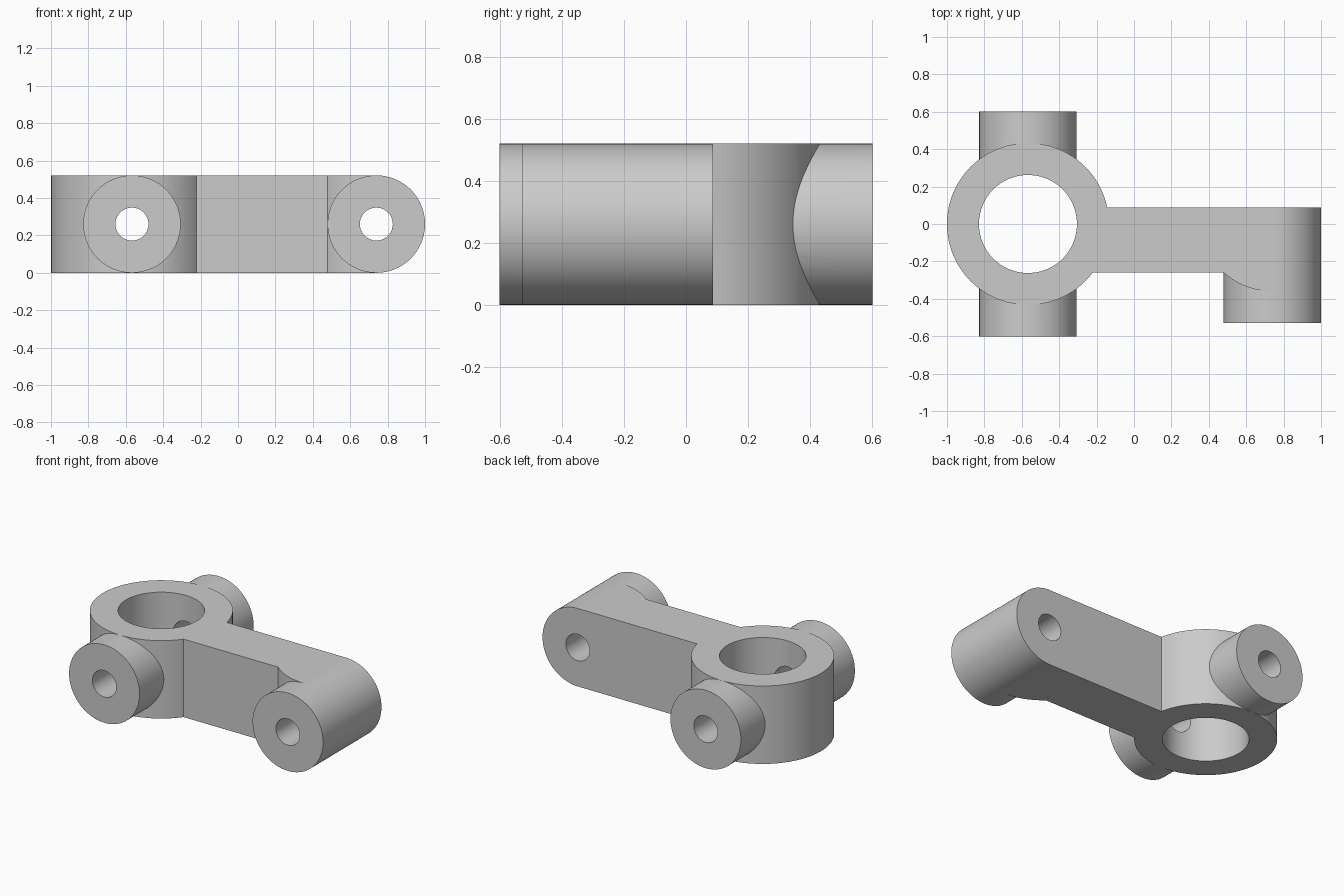
import bpy
import bmesh
from math import pi, sin, cos, asin, radians
from mathutils import Matrix, Vector

cube = bpy.data.objects.get("Cube")
if cube:
    bpy.data.objects.remove(cube, do_unlink=True)

H = 0.521            # thickness of the whole link
R = H / 2            # radius of the round bosses
RING_X, BOSS_X = -0.567, 1 - R
ARM_BACK, ARM_FRONT = 0.087, -0.26
SEGMENTS = 96

grey = bpy.data.materials.new("plain grey")
grey.use_nodes = True
colour = (0.6, 0.6, 0.6, 1)
grey.diffuse_color = colour
grey.node_tree.nodes["Principled BSDF"].inputs["Base Color"].default_value = colour


def finish(bm, name):
    bmesh.ops.recalc_face_normals(bm, faces=bm.faces)
    mesh = bpy.data.meshes.new(name)
    bm.to_mesh(mesh)
    bm.free()
    mesh.materials.append(grey)
    obj = bpy.data.objects.new(name, mesh)
    bpy.context.collection.objects.link(obj)
    return obj


def cylinder(name, radius, start, end):
    start, end = Vector(start), Vector(end)
    axis = end - start
    turn = Matrix.Rotation(pi / 2, 4, "X") if abs(axis.y) > 0 else Matrix()
    bm = bmesh.new()
    bmesh.ops.create_cone(bm, cap_ends=True, segments=SEGMENTS, radius1=radius,
                          radius2=radius, depth=axis.length,
                          matrix=Matrix.Translation((start + end) / 2) @ turn)
    return finish(bm, name)


def prism(name, outline, height):
    bm = bmesh.new()
    face = bm.faces.new([bm.verts.new((x, y, 0)) for x, y in outline])
    side = bmesh.ops.extrude_face_region(bm, geom=[face])["geom"]
    moved = [v for v in side if isinstance(v, bmesh.types.BMVert)]
    bmesh.ops.translate(bm, verts=moved, vec=(0, 0, height))
    return finish(bm, name)


def combine(target, other, operation):
    mod = target.modifiers.new(other.name, "BOOLEAN")
    mod.operation, mod.solver, mod.object = operation, "EXACT", other
    bpy.context.view_layer.objects.active = target
    bpy.ops.object.modifier_apply(modifier=mod.name)
    bpy.data.objects.remove(other, do_unlink=True)


# Upright ring that carries the other parts
link = cylinder("pivot_link", 0.433, (RING_X, 0, 0), (RING_X, 0, H))

# Flat arm, swelling in an arc where it meets the end boss
r = 0.388
centre_y = -0.36 + r
sweep = asin(R / r)
steps = 16
arc = [(BOSS_X - r * sin(sweep * i / steps), centre_y - r * cos(sweep * i / steps))
       for i in range(steps + 1)]
outline = [(RING_X, ARM_FRONT), (RING_X, ARM_BACK), (BOSS_X, ARM_BACK)] + arc
combine(link, prism("arm", outline, H), "UNION")

# Round bosses at the arm end and on both sides of the ring
combine(link, cylinder("end_boss", R, (BOSS_X, -0.53, R), (BOSS_X, ARM_BACK, R)), "UNION")
for name, side in (("front_boss", -1), ("back_boss", 1)):
    combine(link, cylinder(name, R, (RING_X, 0.3 * side, R), (RING_X, 0.602 * side, R)), "UNION")

# Large bore and the small pin holes
combine(link, cylinder("ring_bore", 0.262, (RING_X, 0, -0.1), (RING_X, 0, H + 0.1)), "DIFFERENCE")
for name, x in (("ring_pin_hole", RING_X), ("end_pin_hole", BOSS_X)):
    combine(link, cylinder(name, 0.088, (x, -0.8, R), (x, 0.8, R)), "DIFFERENCE")

bpy.ops.object.select_all(action="DESELECT")
link.select_set(True)
bpy.context.view_layer.objects.active = link
bpy.ops.object.shade_smooth_by_angle(angle=radians(25))
